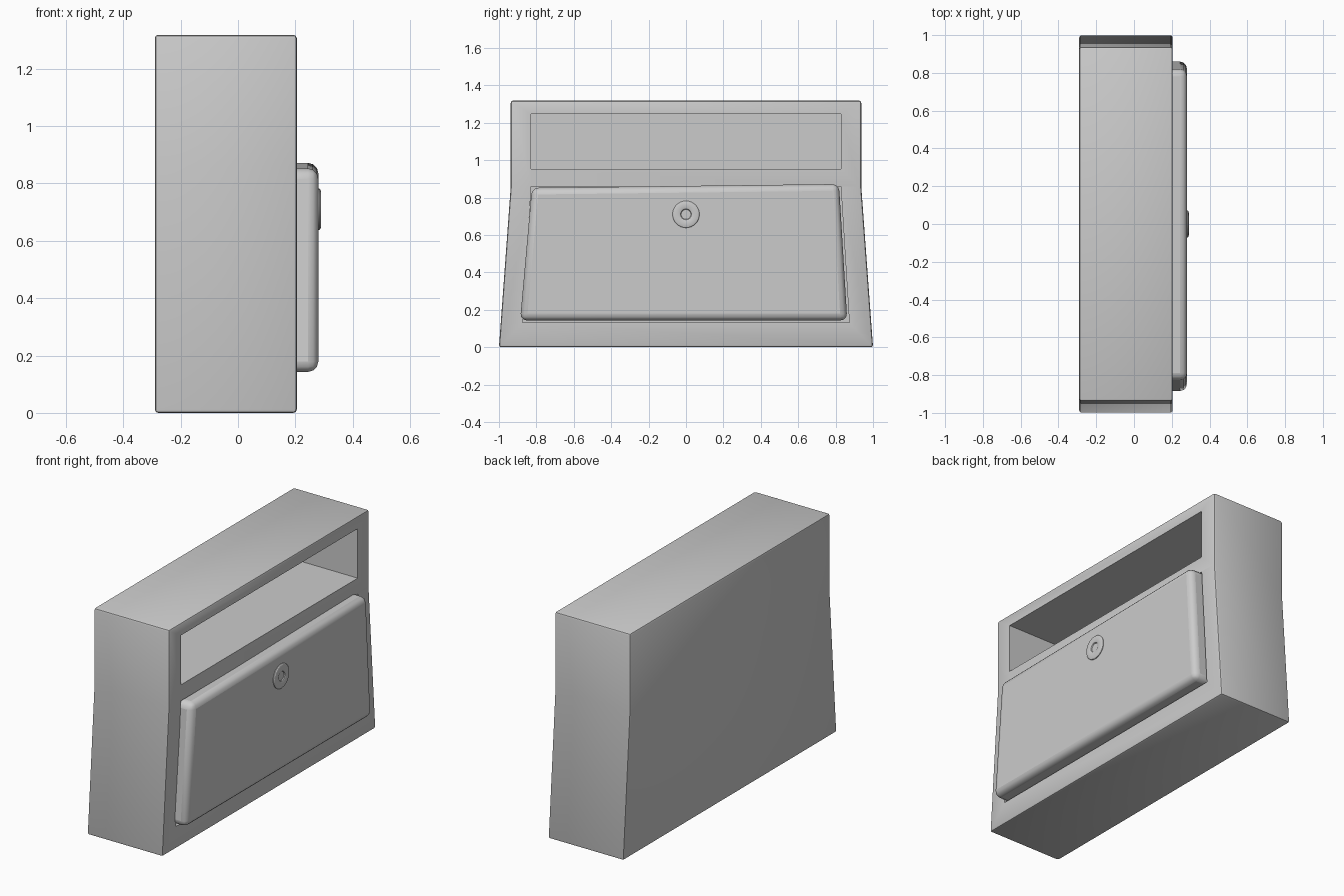
import bpy, bmesh, math

if "Cube" in bpy.data.objects:
    bpy.data.objects.remove(bpy.data.objects["Cube"])


def prism(name, outline, x0, x1, bevel=0.0, segments=2):
    """Extrude a (y, z) outline along x, with optional rounded edges."""
    bm = bmesh.new()
    face = bm.faces.new([bm.verts.new((x0, y, z)) for y, z in outline])
    ext = bmesh.ops.extrude_face_region(bm, geom=[face])
    for v in ext["geom"]:
        if isinstance(v, bmesh.types.BMVert):
            v.co.x = x1
    bmesh.ops.recalc_face_normals(bm, faces=bm.faces)
    mesh = bpy.data.meshes.new(name)
    bm.to_mesh(mesh)
    bm.free()
    obj = bpy.data.objects.new(name, mesh)
    bpy.context.collection.objects.link(obj)
    if bevel:
        mod = obj.modifiers.new("Bevel", 'BEVEL')
        mod.width, mod.segments = bevel, segments
        mod.limit_method, mod.angle_limit = 'ANGLE', math.radians(30)
    return obj


def cut(obj, cutter):
    mod = obj.modifiers.new("Cut", 'BOOLEAN')
    mod.operation, mod.solver, mod.object = 'DIFFERENCE', 'EXACT', cutter
    bpy.context.view_layer.objects.active = obj
    for m in list(obj.modifiers):
        bpy.ops.object.modifier_apply(modifier=m.name)
    bpy.data.objects.remove(cutter)


def smooth(obj):
    bpy.ops.object.select_all(action='DESELECT')
    obj.select_set(True)
    bpy.context.view_layer.objects.active = obj
    bpy.ops.object.shade_smooth_by_angle(angle=math.radians(30))


# Cabinet shell, flaring out towards the floor
cabinet = prism("cabinet", [(-1, 0), (1, 0), (0.937, 0.86), (0.937, 1.318),
                            (-0.937, 1.318), (-0.937, 0.86)], -0.29, 0.205, 0.012)

# Open shelf and drawer recess
cut(cabinet, prism("shelf_cutter", [(-0.828, 0.953), (0.828, 0.953),
                                    (0.828, 1.246), (-0.828, 1.246)], -0.24, 0.4))
cut(cabinet, prism("recess_cutter", [(-0.873, 0.132), (0.873, 0.132),
                                     (0.828, 0.858), (-0.828, 0.858)], -0.24, 0.4))
smooth(cabinet)

# Slightly crooked drawer front
drawer = prism("drawer_front", [(-0.887, 0.143), (0.862, 0.143),
                                (0.818, 0.872), (-0.824, 0.852)], 0.1, 0.28, 0.036, 3)
smooth(drawer)

# Round knob with a dimple, turned around the x axis
profile = [(0.27, 0.072), (0.284, 0.072), (0.288, 0.068), (0.29, 0.06),
           (0.29, 0.036), (0.287, 0.029), (0.282, 0.026), (0.282, 0.0)]
bm = bmesh.new()
verts = [bm.verts.new((x, 0, 0.71 + r)) for x, r in profile]
edges = [bm.edges.new(pair) for pair in zip(verts, verts[1:])]
bmesh.ops.spin(bm, geom=verts + edges, cent=(0, 0, 0.71), axis=(1, 0, 0),
               angle=math.tau, steps=32)
bmesh.ops.remove_doubles(bm, verts=bm.verts, dist=0.0005)
bmesh.ops.recalc_face_normals(bm, faces=bm.faces)
# Open at the back, so make sure the face normals point outwards
if sum(f.normal.x * f.calc_area() for f in bm.faces) < 0:
    bmesh.ops.reverse_faces(bm, faces=bm.faces)
mesh = bpy.data.meshes.new("knob")
bm.to_mesh(mesh)
bm.free()
knob = bpy.data.objects.new("knob", mesh)
bpy.context.collection.objects.link(knob)
smooth(knob)
